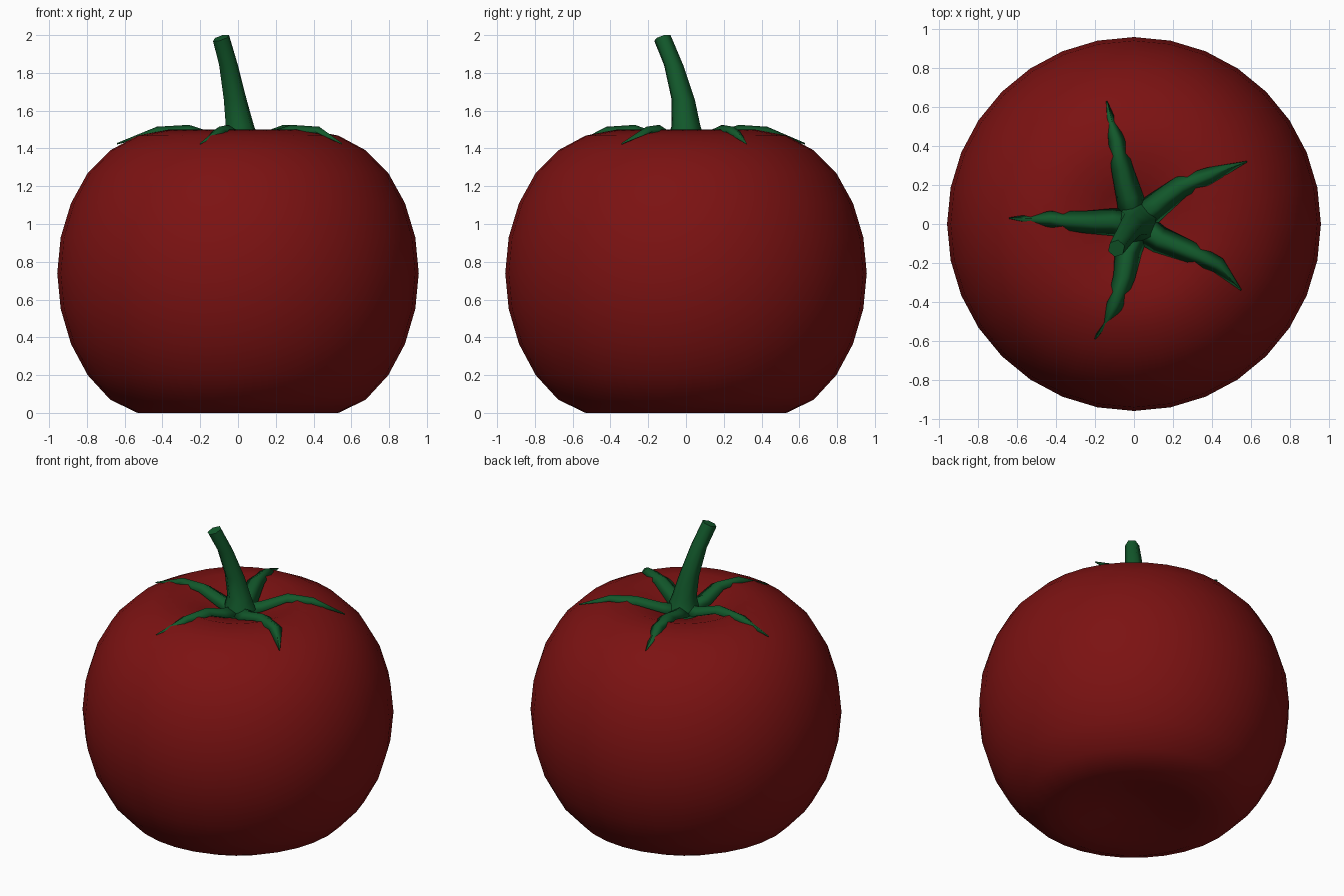
import bpy, bmesh, math
from mathutils import Vector

if "Cube" in bpy.data.objects:
    bpy.data.objects.remove(bpy.data.objects["Cube"])


def material(name, rgb):
    m = bpy.data.materials.new(name)
    m.diffuse_color = (*rgb, 1)
    m.use_nodes = True
    m.node_tree.nodes["Principled BSDF"].inputs["Base Color"].default_value = m.diffuse_color
    return m


RED = material("tomato red", (0.20, 0.006, 0.006))
GREEN = material("stem green", (0.006, 0.098, 0.024))


def finish(bm, name, mat):
    bmesh.ops.recalc_face_normals(bm, faces=bm.faces)
    for f in bm.faces:
        f.smooth = True
    me = bpy.data.meshes.new(name)
    bm.to_mesh(me)
    bm.free()
    me.materials.append(mat)
    ob = bpy.data.objects.new(name, me)
    bpy.context.collection.objects.link(ob)
    return ob


def loft(bm, rings, cap=True):
    """Skin a list of closed rings of points."""
    rows = [[bm.verts.new(p) for p in r] for r in rings]
    n = len(rows[0])
    for a, b in zip(rows, rows[1:]):
        for i in range(n):
            j = (i + 1) % n
            bm.faces.new((a[i], a[j], b[j], b[i]))
    if cap:
        bm.faces.new(rows[0])
        bm.faces.new(rows[-1])
    return rows


def ring(c, rx, ry, n, phase=0):
    return [Vector((c[0] + rx * math.cos(phase + math.tau * i / n),
                    c[1] + ry * math.sin(phase + math.tau * i / n), c[2]))
            for i in range(n)]


# Fruit: squashed sphere with dimples at both poles
R = 0.957
heights = [0.0, 0.07, 0.20, 0.365, 0.55, 0.74, 0.93, 1.11, 1.27, 1.39, 1.468]
profile = [(R * math.cos(math.radians(11.25 * (i - 5))), z)
           for i, z in enumerate(heights)]
profile = [(0.187, 0.05), (0.366, 0.015)] + profile + [(0.366, 1.50), (0.187, 1.44)]
bm = bmesh.new()
rows = loft(bm, [ring((0, 0, z), r, r, 32) for r, z in profile], cap=False)
for row, z in ((rows[0], 0.07), (rows[-1], 1.37)):
    pole = bm.verts.new((0, 0, z))
    for i in range(32):
        bm.faces.new((row[i], row[(i + 1) % 32], pole))
finish(bm, "fruit", RED)

# Stem: leaning six-sided tube that flares at its base
stem = [(0.02, 0.01, 1.38, 0.12), (0.015, 0.0, 1.45, 0.10), (0.01, 0.0, 1.52, 0.078),
        (-0.015, -0.015, 1.66, 0.063), (-0.05, -0.065, 1.84, 0.052),
        (-0.09, -0.125, 1.985, 0.044)]
bm = bmesh.new()
rings = [ring((x, y, z), r, r, 6, 0.3) for x, y, z, r in stem]
for p in rings[-1]:          # tilt the cut end
    p.z += 0.3 * ((p.x + 0.09) + (p.y + 0.125))
loft(bm, rings)
ob = finish(bm, "stem", GREEN)
bpy.context.view_layer.objects.active = ob
ob.select_set(True)
bpy.ops.object.shade_smooth_by_angle(angle=math.radians(62))

# Calyx: five pointed leaves arching out of the dimple
leaves = [
    [(0.11, 0.09), (0.24, 0.19), (0.39, 0.25), (0.58, 0.32)],
    [(-0.02, 0.13), (-0.06, 0.28), (-0.09, 0.43), (-0.14, 0.63)],
    [(-0.11, 0.01), (-0.26, 0.01), (-0.43, 0.025), (-0.64, 0.03)],
    [(-0.03, -0.14), (-0.05, -0.27), (-0.10, -0.42), (-0.20, -0.59)],
    [(0.13, -0.08), (0.28, -0.14), (0.43, -0.21), (0.55, -0.34)],
]
levels = [1.43, 1.445, 1.498, 1.495, 1.425]
widths = [0.08, 0.07, 0.056, 0.042, 0.003]
thick = [0.03, 0.032, 0.027, 0.02, 0.004]
bm = bmesh.new()
for leaf in leaves:
    path = [Vector((x, y, z)) for (x, y), z in zip([(0.01, 0)] + leaf, levels)]
    rings = []
    for i, p in enumerate(path):
        d = path[min(i + 1, 4)] - path[max(i - 1, 0)]
        side = Vector((-d.y, d.x, 0)).normalized() * widths[i]
        up = Vector((0, 0, thick[i]))
        rings.append([p + side - up * 0.3, p + up, p - side - up * 0.3, p - up])
    loft(bm, rings)
finish(bm, "calyx", GREEN)
